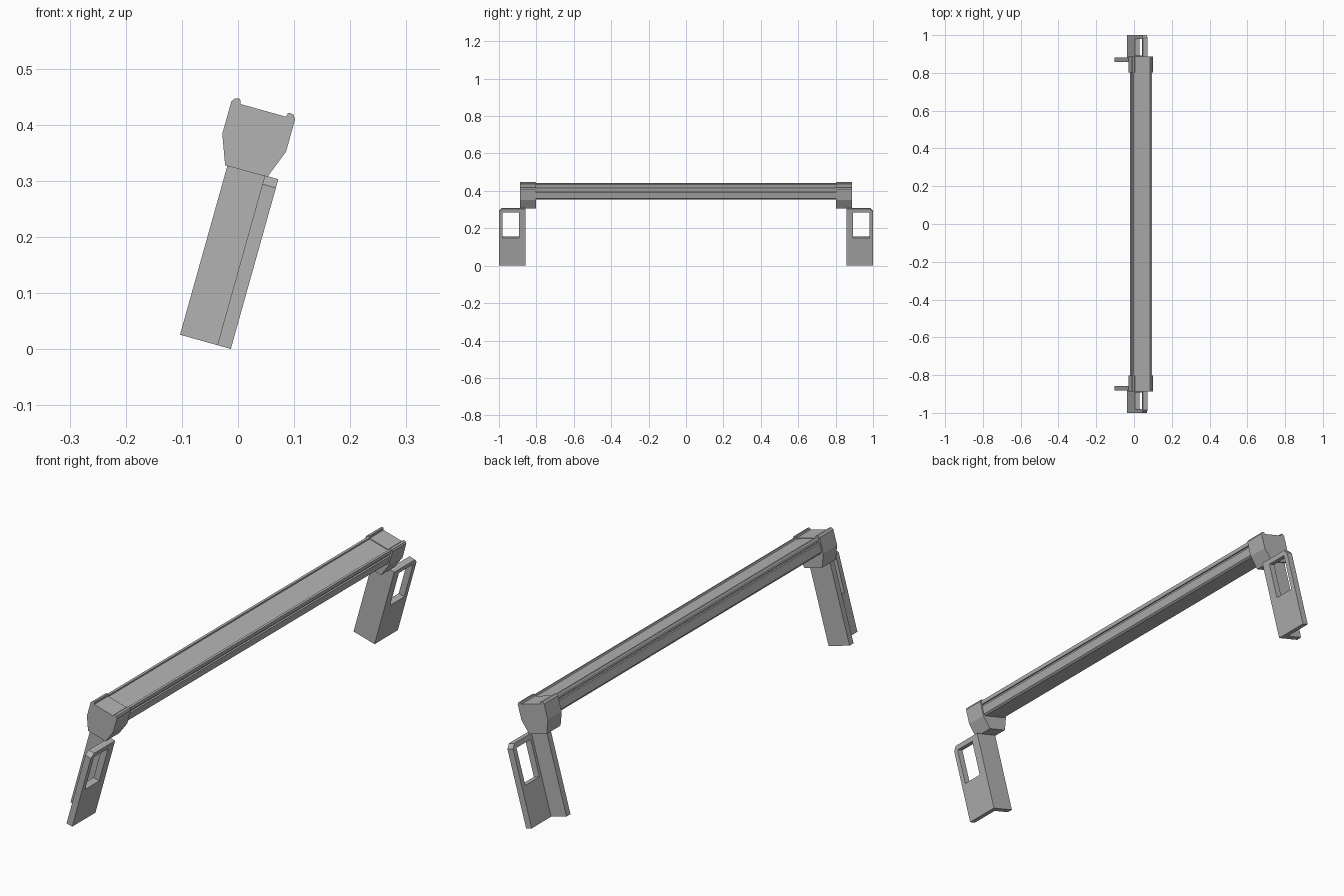
import bpy, bmesh
from math import radians
from mathutils import Matrix, Vector

old = bpy.data.objects.get("Cube")
if old:
    bpy.data.objects.remove(old, do_unlink=True)

grey = bpy.data.materials.new("plain grey")
grey.use_nodes = True
grey.diffuse_color = (0.45, 0.45, 0.45, 1)
grey.node_tree.nodes["Principled BSDF"].inputs["Base Color"].default_value = grey.diffuse_color

# The whole rack leans sideways; parts are drawn upright around the bar top
LEAN = Matrix.Translation((0.045, 0, 0.4255)) @ Matrix.Rotation(radians(15.65), 4, 'Y')


def prism(name, loops, depth):
    """Fill closed loops of 3D points (later loops are holes), extrude by depth, lean."""
    bm = bmesh.new()
    edges = []
    for loop in loops:
        vs = [bm.verts.new(p) for p in loop]
        edges += [bm.edges.new((a, b)) for a, b in zip(vs, vs[1:] + vs[:1])]
    bmesh.ops.triangle_fill(bm, edges=edges, use_beauty=True)
    ext = bmesh.ops.extrude_face_region(bm, geom=bm.faces[:], use_keep_orig=True)
    moved = [g for g in ext["geom"] if isinstance(g, bmesh.types.BMVert)]
    bmesh.ops.translate(bm, verts=moved, vec=Vector(depth))
    bmesh.ops.recalc_face_normals(bm, faces=bm.faces[:])
    bmesh.ops.dissolve_limit(bm, angle_limit=0.01, verts=bm.verts[:], edges=bm.edges[:])
    bm.transform(LEAN)
    mesh = bpy.data.meshes.new(name)
    bm.to_mesh(mesh)
    bm.free()
    mesh.materials.append(grey)
    obj = bpy.data.objects.new(name, mesh)
    bpy.context.collection.objects.link(obj)
    return obj


def both_sides(half, y):
    """Mirror a half cross-section and place it at y."""
    return [(u, y, v) for u, v in half] + [(-u, y, v) for u, v in reversed(half)]


# Crossbar with raised edge lips and a narrow groove along each side
bar = [(0.042, -0.003), (0.043, 0.003), (0.051, 0.003), (0.053, -0.002), (0.053, -0.012),
       (0.049, -0.014), (0.049, -0.019), (0.054, -0.021), (0.054, -0.053), (0.048, -0.06)]
prism("crossbar", [both_sides(bar, -0.81)], (0, 1.62, 0))

# End cap section, tapering down to the leg
cap = [(0.0425, 0), (0.0435, 0.006), (0.0465, 0.0085), (0.054, 0.007), (0.059, 0),
       (0.059, -0.06), (0.039, -0.1125)]

for side, s in (("left", 1), ("right", -1)):
    end = "back" if s > 0 else "front"
    prism(end + "_end_cap", [both_sides(cap, s * 0.803)], (0, s * 0.085, 0))

    # Leg web, running down from the cap
    web = [(u, s * 0.857, v) for u, v in
           ((-0.035, -0.425), (0.036, -0.425), (0.036, -0.111), (-0.035, -0.111))]
    prism(end + "_leg_web", [web], (0, s * 0.024, 0))

    # Outer mounting plate with a clipped corner and a window
    plate = [(0.034, s * y, v) for y, v in
             ((0.857, -0.425), (1, -0.425), (1, -0.127), (0.985, -0.111), (0.857, -0.111))]
    window = [(0.034, s * y, v) for y, v in
              ((0.893, -0.271), (0.98, -0.271), (0.98, -0.13), (0.893, -0.13))]
    prism(end + "_mounting_plate", [plate, window], (0.025, 0, 0))
